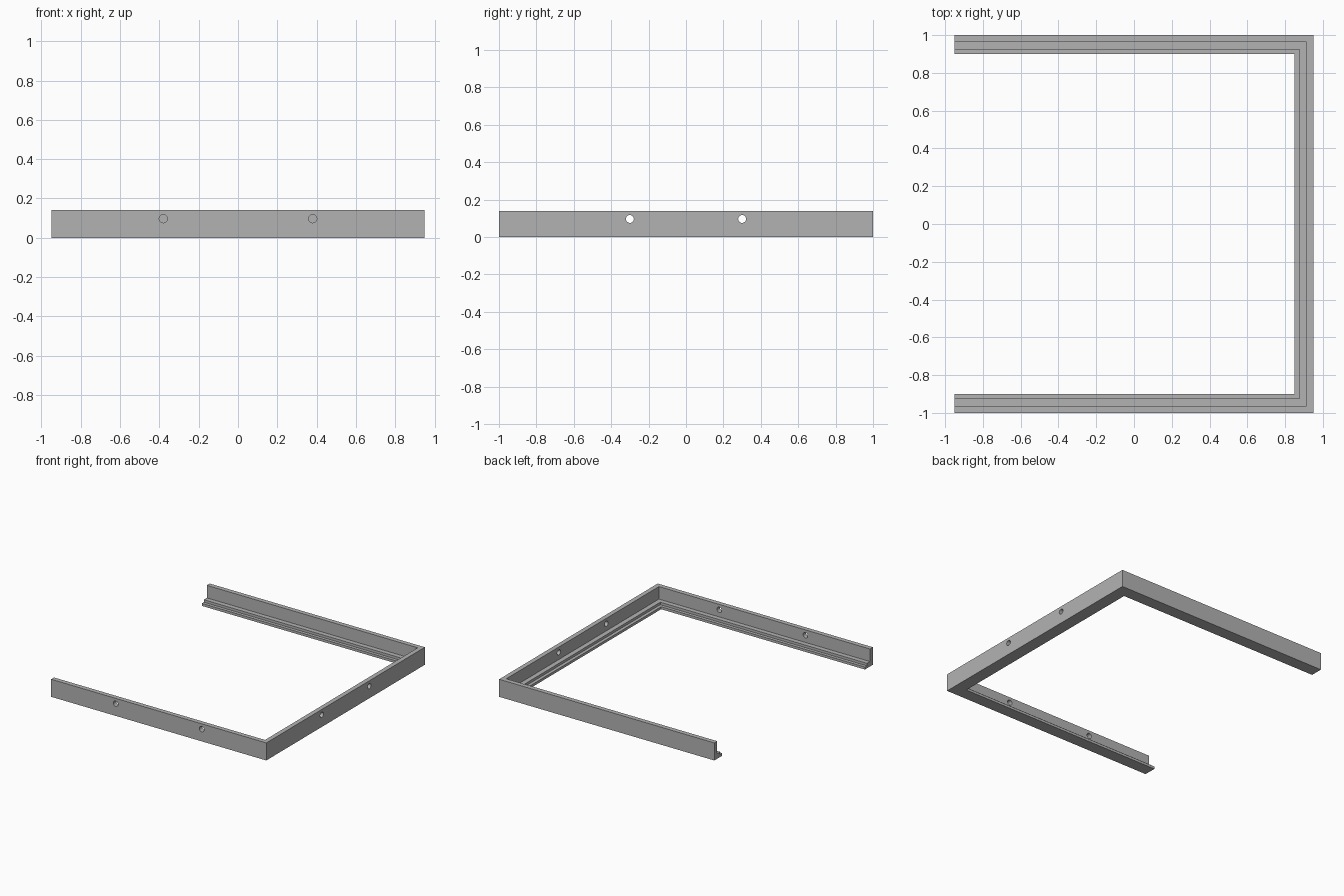
import bpy
import bmesh
from math import radians
from mathutils import Matrix

if "Cube" in bpy.data.objects:
    bpy.data.objects.remove(bpy.data.objects["Cube"])

RIGHT, HALF_Y, LEFT = 0.95, 1.0, -0.95
HOLE_Z, HOLE_R = 0.097, 0.021

grey = bpy.data.materials.new("grey")
grey.use_nodes = True
colour = (0.45, 0.45, 0.45, 1)
grey.diffuse_color = colour
grey.node_tree.nodes["Principled BSDF"].inputs["Base Color"].default_value = colour

# Cross-section: (distance inward from the outer face, height)
profile = [(0, 0), (0.1, 0), (0.1, 0.02), (0.075, 0.02),
           (0.075, 0.04), (0.037, 0.04), (0.037, 0.14), (0, 0.14)]


def finish(name, bm):
    bmesh.ops.recalc_face_normals(bm, faces=bm.faces[:])
    mesh = bpy.data.meshes.new(name)
    bm.to_mesh(mesh)
    bm.free()
    mesh.materials.append(grey)
    ob = bpy.data.objects.new(name, mesh)
    bpy.context.collection.objects.link(ob)
    return ob


# U-shaped stepped frame, mitred at both corners
bm = bmesh.new()
stations = [
    lambda d: (LEFT, d - HALF_Y),
    lambda d: (RIGHT - d, d - HALF_Y),
    lambda d: (RIGHT - d, HALF_Y - d),
    lambda d: (LEFT, HALF_Y - d),
]
rings = [[bm.verts.new((*place(d), z)) for d, z in profile] for place in stations]
n = len(profile)
for a, b in zip(rings, rings[1:]):
    for i in range(n):
        j = (i + 1) % n
        bm.faces.new((a[i], a[j], b[j], b[i]))
bm.faces.new(rings[0])
bm.faces.new(rings[-1])
frame = finish("stepped_frame", bm)

# Screw holes through the front rail and the right rail
bm = bmesh.new()
for side in (-1, 1):
    for spot, axis in (((side * 0.38, -HALF_Y, HOLE_Z), "X"),
                       ((RIGHT, side * 0.30, HOLE_Z), "Y")):
        bmesh.ops.create_cone(
            bm, cap_ends=True, segments=24, radius1=HOLE_R, radius2=HOLE_R, depth=0.15,
            matrix=Matrix.Translation(spot) @ Matrix.Rotation(radians(90), 4, axis))
cutter = finish("hole_cutter", bm)
cutter.hide_render = True
cutter.hide_set(True)

drill = frame.modifiers.new("screw_holes", "BOOLEAN")
drill.object = cutter
drill.operation = "DIFFERENCE"
drill.solver = "EXACT"

bpy.context.view_layer.objects.active = frame
frame.select_set(True)
bpy.ops.object.shade_smooth_by_angle(angle=radians(30))
